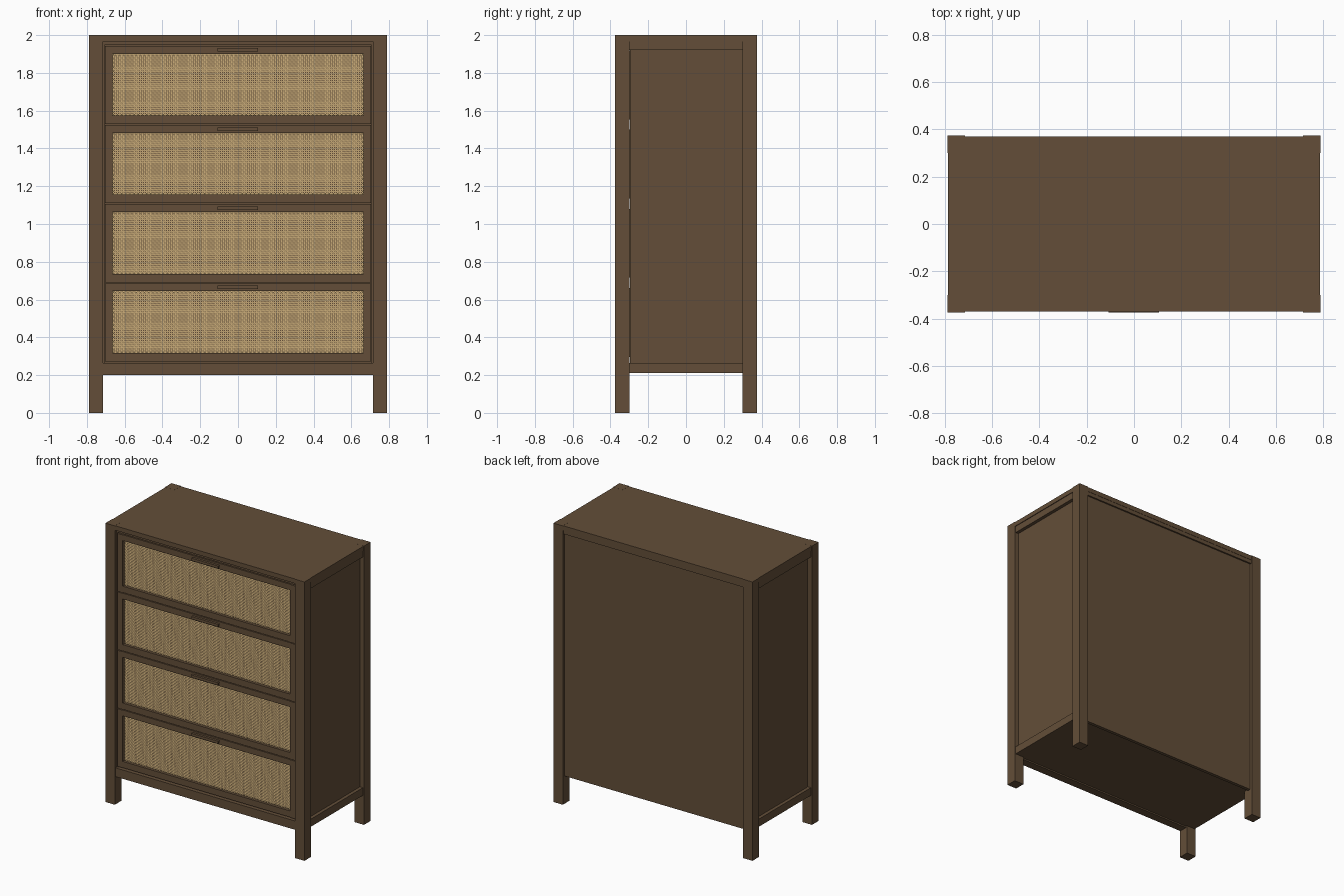
import bpy, bmesh

if "Cube" in bpy.data.objects:
    bpy.data.objects.remove(bpy.data.objects["Cube"])


def material(name, rgb):
    m = bpy.data.materials.new(name)
    m.diffuse_color = (*rgb, 1)
    m.use_nodes = True
    m.node_tree.nodes["Principled BSDF"].inputs["Base Color"].default_value = m.diffuse_color
    return m


WOOD = material("brown wood", (0.125, 0.076, 0.040))
CANE = material("woven cane", (0.53, 0.37, 0.17))


def make_object(name, bm, mat):
    mesh = bpy.data.meshes.new(name)
    bm.to_mesh(mesh)
    bm.free()
    mesh.materials.append(mat)
    ob = bpy.data.objects.new(name, mesh)
    bpy.context.collection.objects.link(ob)
    return ob


def box(name, x, y, z, mat=WOOD):
    bm = bmesh.new()
    bmesh.ops.create_cube(bm, size=1)
    for v in bm.verts:
        v.co = [lo + (c + 0.5) * (hi - lo) for c, (lo, hi) in zip(v.co, (x, y, z))]
    return make_object(name, bm, mat)


def both(name, x, y, z):
    """A box and its mirror copy across x = 0."""
    box(name + "_right", x, y, z)
    box(name + "_left", (-x[1], -x[0]), y, z)


def woven_panel(name, x0, x1, z0, z1, y, pitch=0.011, width=0.0065, depth=0.0012):
    """Flat strands in two directions, passing over and under each other."""
    nx, nz = round((x1 - x0) / pitch), round((z1 - z0) / pitch)
    dx, dz = (x1 - x0) / nx, (z1 - z0) / nz
    bm = bmesh.new()

    def strand(centre, start, step, count, parity, upright):
        last = None
        for k in range(-1, count + 1):
            along = start + (min(max(k + 0.5, 0), count)) * step
            yy = y + depth * (1 if (k + parity) % 2 else -1)
            pair = []
            for s in (-width / 2, width / 2):
                co = (centre + s, yy, along) if upright else (along, yy, centre - s)
                pair.append(bm.verts.new(co))
            if last:
                bm.faces.new((last[0], last[1], pair[1], pair[0]))
            last = pair

    for i in range(nx):
        strand(x0 + (i + 0.5) * dx, z0, dz, nz, i, True)
    for j in range(nz):
        strand(z0 + (j + 0.5) * dz, x0, dx, nx, j + 1, False)
    make_object(name, bm, CANE)


# Corner posts that run down into the legs
both("front_leg", (0.715, 0.79), (-0.375, -0.30), (0, 2))
both("back_leg", (0.715, 0.79), (0.30, 0.375), (0, 2))

# Top, floor and back
box("top", (-0.787, 0.787), (-0.371, 0.371), (1.967, 1.9995))
box("floor", (-0.76, 0.76), (-0.33, 0.345), (0.21, 0.235))
box("back_panel", (-0.72, 0.72), (0.335, 0.358), (0.20, 1.967))
box("back_top_rail", (-0.72, 0.72), (0.33, 0.369), (1.94, 1.968))

# Sides: recessed panel between two rails
both("side_panel", (0.74, 0.758), (-0.297, 0.31), (0.23, 1.96))
both("side_top_rail", (0.74, 0.782), (-0.30, 0.30), (1.92, 1.968))
both("side_bottom_rail", (0.74, 0.782), (-0.30, 0.30), (0.21, 0.265))

# Front frame around the drawers
box("front_bottom_rail", (-0.715, 0.715), (-0.37, -0.31), (0.20, 0.263))
box("front_top_rail", (-0.715, 0.715), (-0.355, -0.31), (1.948, 1.967))
both("front_frame_strip", (0.707, 0.72), (-0.350, -0.31), (0.263, 1.948))

# Four drawers with woven fronts
for n in range(4):
    lo = 0.272 + n * 0.419
    hi = lo + 0.414
    name = f"drawer_{n + 1}"
    both(name + "_stile", (0.665, 0.705), (-0.360, -0.308), (lo, hi))
    box(name + "_top_rail", (-0.665, 0.665), (-0.357, -0.308), (hi - 0.042, hi))
    box(name + "_bottom_rail", (-0.665, 0.665), (-0.357, -0.308), (lo, lo + 0.045))
    box(name + "_backing", (-0.69, 0.69), (-0.334, -0.297), (lo + 0.025, hi - 0.025))
    woven_panel(name + "_weave", -0.665, 0.665, lo + 0.045, hi - 0.042, -0.338)
    # pull: thin bar on two short mounts
    box(name + "_pull", (-0.108, 0.105), (-0.374, -0.367), (hi - 0.031, hi - 0.012))
    box(name + "_pull_mount", (-0.108, 0.105), (-0.369, -0.355), (hi - 0.018, hi - 0.012))
